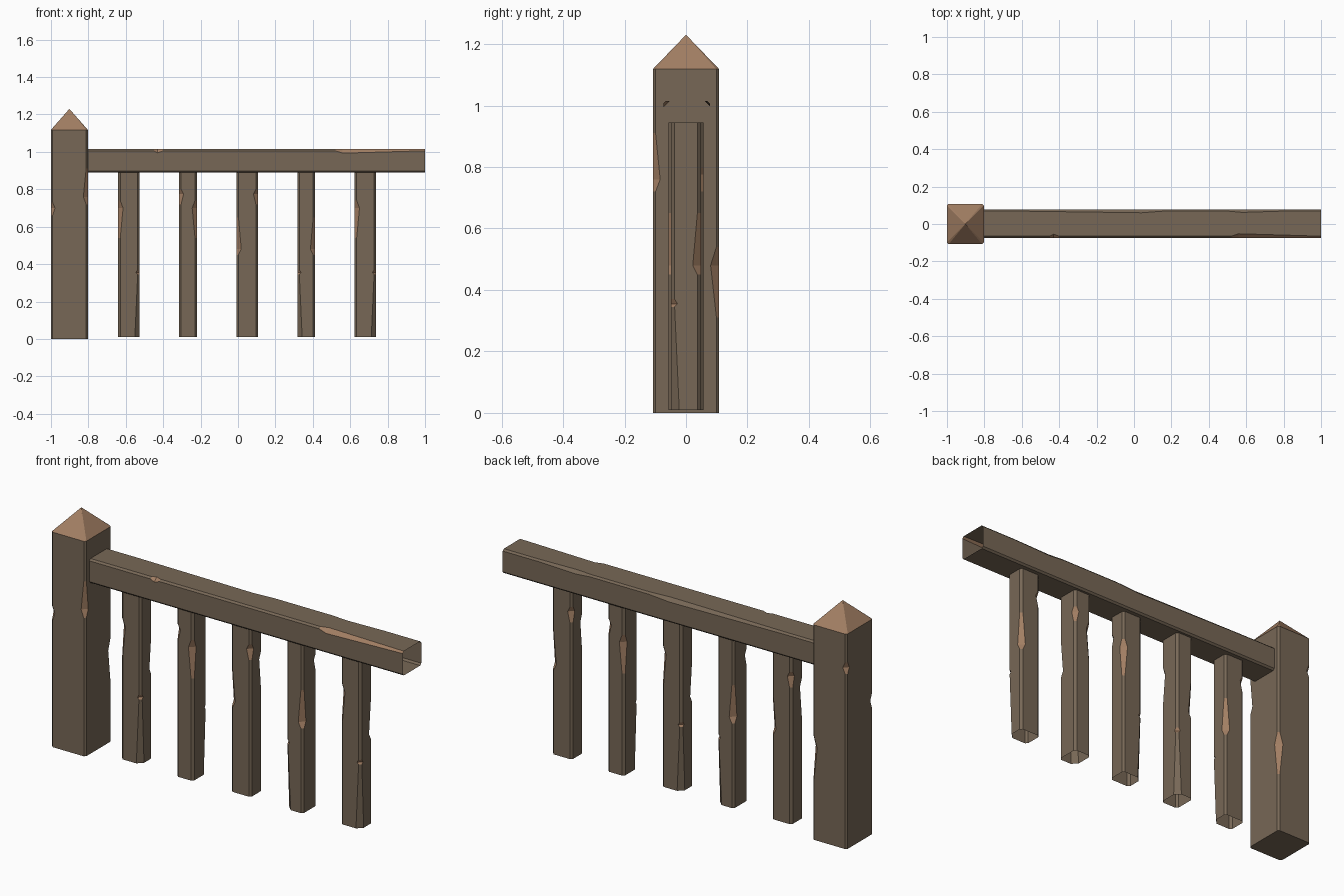
import bpy
import math
from mathutils import Matrix

if "Cube" in bpy.data.objects:
    bpy.data.objects.remove(bpy.data.objects["Cube"])


def material(name, rgb):
    m = bpy.data.materials.new(name)
    m.diffuse_color = (*rgb, 1.0)
    m.use_nodes = True
    m.node_tree.nodes["Principled BSDF"].inputs["Base Color"].default_value = m.diffuse_color
    return m


WOOD = material("weathered wood", (0.185, 0.137, 0.093))
FRESH = material("bare chipped wood", (0.36, 0.21, 0.125))

SIGNS = [(1, 1), (-1, 1), (-1, -1), (1, -1)]  # corner order, counter-clockwise


def beam(name, hx, hy, lo, hi, bevel, chips, place, apex=None, bottom=False):
    """Bevelled beam along local z. A chip (corner, start, middle, end, size, fresh)
    widens the bevel of one corner between start and end."""
    levels = {lo, hi}
    for c in chips:
        levels.update(min(max(t, lo), hi) for t in c[1:4])
    levels = sorted(levels)

    def width(corner, t):
        w = bevel
        for k, a, m, b, size, _ in chips:
            if k == corner and a < t < b:
                f = (t - a) / (m - a) if t <= m else (b - t) / (b - m)
                w = max(w, bevel + (size - bevel) * f)
        return w

    verts, faces, mats = [], [], []
    for t in levels:
        for k, (sx, sy) in enumerate(SIGNS):
            w = width(k, t)
            pair = [(sx * hx, sy * (hy - w), t), (sx * (hx - w), sy * hy, t)]
            verts += pair if sx * sy > 0 else pair[::-1]
    for i in range(len(levels) - 1):
        mid = (levels[i] + levels[i + 1]) / 2
        for j in range(8):
            n = (j + 1) % 8
            faces.append((i * 8 + j, i * 8 + n, i * 8 + 8 + n, i * 8 + 8 + j))
            fresh = j % 2 == 0 and any(
                c[0] == j // 2 and c[1] < mid < c[3] and c[5] for c in chips)
            mats.append(int(fresh))
    if bottom:
        faces.append(tuple(reversed(range(8))))
        mats.append(0)
    if apex is not None:  # pointed cap in fresh wood
        top = len(verts) - 8
        verts.append((0, 0, apex))
        for j in range(8):
            faces.append((top + j, top + (j + 1) % 8, top + 8))
            mats.append(1)
    me = bpy.data.meshes.new(name)
    me.from_pydata(verts, [], faces)
    me.transform(place)
    me.materials.append(WOOD)
    me.materials.append(FRESH)
    me.polygons.foreach_set("material_index", mats)
    me.update()
    ob = bpy.data.objects.new(name, me)
    bpy.context.collection.objects.link(ob)
    return ob


# Corner post with pointed cap
beam("post", 0.0985, 0.108, 0.0, 1.118, 0.009,
     [(3, 0.72, 0.76, 0.91, 0.024, True),
      (0, 0.31, 0.48, 0.54, 0.028, True),
      (1, 0.91, 0.94, 0.97, 0.022, True),
      (2, 0.66, 0.70, 0.73, 0.022, True)],
     Matrix.Translation((-0.9015, 0, 0)), apex=1.23, bottom=True)

# Hand rail: local z runs along world x, open at the ends
axes = Matrix(((0, 0, 1, 0), (1, 0, 0, 0), (0, 1, 0, 0), (0, 0, 0, 1)))
beam("hand_rail", 0.076, 0.063, -0.805, 1.0, 0.009,
     [(1, -0.45, -0.43, -0.40, 0.02, True),
      (1, 0.52, 0.56, 1.0, 0.022, True),
      (0, -0.62, 0.04, 0.16, 0.018, False),
      (0, 0.50, 0.58, 0.80, 0.016, False)],
     Matrix.Translation((0, 0.002, 0.952)) @ axes)

# Balusters: the same worn upright, turned a quarter each time
for i in range(5):
    beam(f"baluster_{i + 1}", 0.0575, 0.048, 0.01, 0.945, 0.011,
         [(2, 0.54, 0.70, 0.74, 0.026, True),
          (1, 0.72, 0.775, 0.80, 0.024, True),
          (0, 0.45, 0.48, 0.65, 0.026, True),
          (3, 0.345, 0.355, 0.37, 0.02, True),
          (3, -0.3, 0.01, 0.345, 0.026, False)],
         Matrix.Translation((-0.583 + 0.316 * i, 0, 0))
         @ Matrix.Rotation(math.pi / 2 * i, 4, 'Z'))
